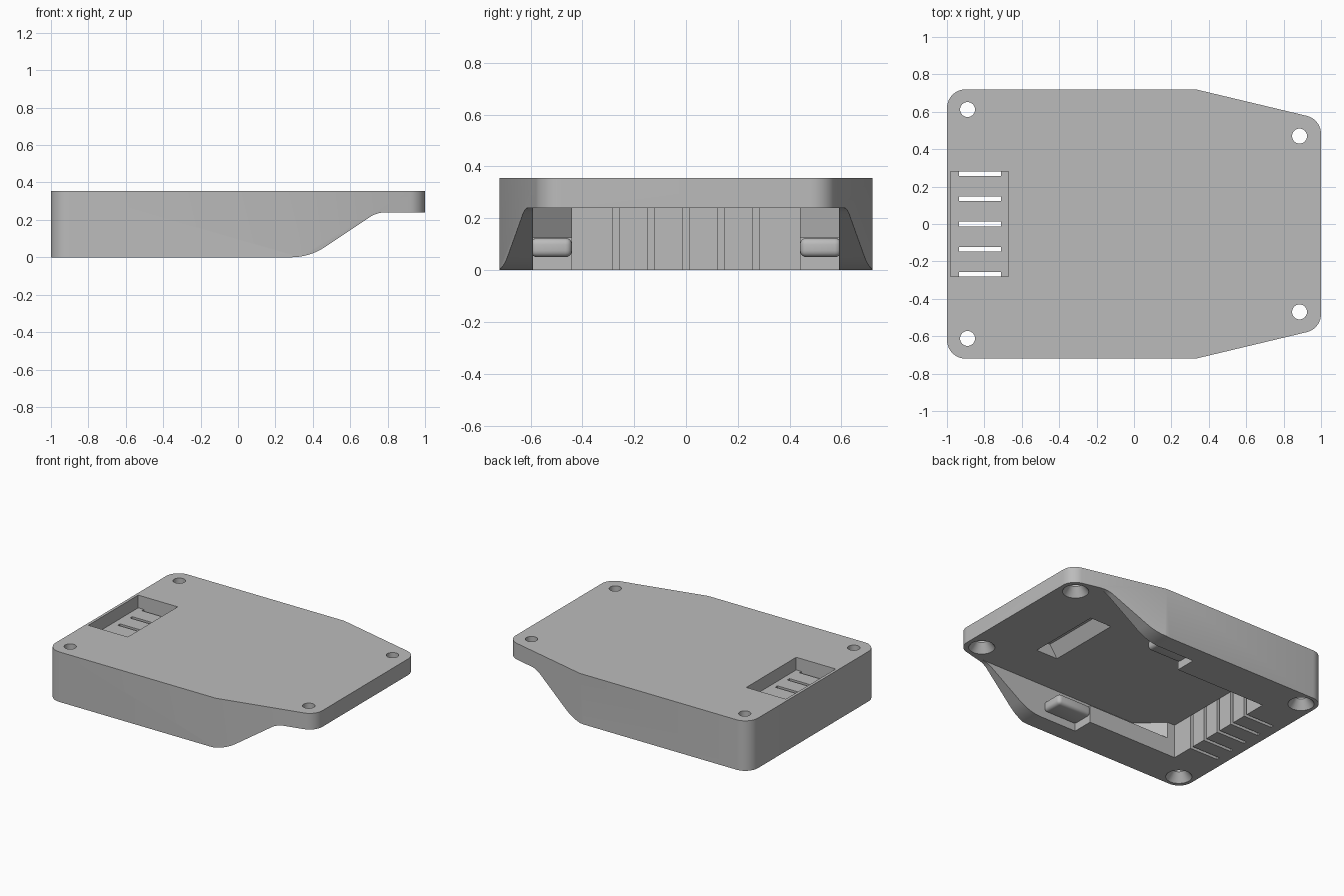
import bpy, bmesh, math
from mathutils import Vector, Matrix

old = bpy.data.objects.get("Cube")
if old:
    bpy.data.objects.remove(old, do_unlink=True)

mat = bpy.data.materials.new("plain grey")
mat.use_nodes = True
GREY = (0.5, 0.5, 0.5, 1)
mat.diffuse_color = GREY
mat.node_tree.nodes["Principled BSDF"].inputs["Base Color"].default_value = GREY


def make(name, bm):
    bmesh.ops.recalc_face_normals(bm, faces=bm.faces)
    mesh = bpy.data.meshes.new(name)
    bm.to_mesh(mesh)
    bm.free()
    mesh.materials.append(mat)
    obj = bpy.data.objects.new(name, mesh)
    bpy.context.collection.objects.link(obj)
    return obj


def rounded(corners, steps=10):
    """Polygon from (x, y, radius) corners."""
    out = []
    for i, (x, y, r) in enumerate(corners):
        p = Vector((x, y))
        if not r:
            out.append(p)
            continue
        a = (Vector(corners[i - 1][:2]) - p).normalized()
        b = (Vector(corners[(i + 1) % len(corners)][:2]) - p).normalized()
        half = a.angle(b) / 2
        centre = p + (a + b).normalized() * r / math.sin(half)
        start = p + a * r / math.tan(half) - centre
        end = p + b * r / math.tan(half) - centre
        turn = math.atan2(start.cross(end), start.dot(end))
        out += [centre + Matrix.Rotation(turn * k / steps, 2) @ start
                for k in range(steps + 1)]
    return out


def prism(name, pts, lo, hi, axis="z"):
    """Extrude a 2D polygon along z, or an x-z profile along y."""
    bm = bmesh.new()
    place = (lambda p, h: (p[0], p[1], h)) if axis == "z" else (lambda p, h: (p[0], h, p[1]))
    rings = [[bm.verts.new(place(p, h)) for p in pts] for h in (lo, hi)]
    bm.faces.new(rings[0])
    bm.faces.new(rings[1])
    n = len(pts)
    for i in range(n):
        j = (i + 1) % n
        bm.faces.new((rings[0][i], rings[0][j], rings[1][j], rings[1][i]))
    return make(name, bm)


def box(name, x0, x1, y0, y1, z0, z1):
    return prism(name, [(x0, y0), (x1, y0), (x1, y1), (x0, y1)], z0, z1)


def cone(name, x, y, z0, z1, r0, r1):
    bm = bmesh.new()
    bmesh.ops.create_cone(bm, cap_ends=True, segments=40, radius1=r0, radius2=r1,
                          depth=z1 - z0,
                          matrix=Matrix.Translation((x, y, (z0 + z1) / 2)))
    return make(name, bm)


def apply_bool(obj, cutter, op="DIFFERENCE"):
    cutter.hide_render = True
    m = obj.modifiers.new("cut", "BOOLEAN")
    m.operation, m.object, m.solver = op, cutter, "EXACT"
    bpy.context.view_layer.objects.active = obj
    bpy.ops.object.modifier_apply(modifier=m.name)
    bpy.data.objects.remove(cutter, do_unlink=True)


TOP, CEIL = 0.355, 0.24

# Body: side profile with the raised nose, trimmed by the plan outline
body = prism("adapter_body", rounded([
    (-1.1, 0, 0), (0.3825, 0, 0.33), (0.7425, CEIL, 0.15),
    (1.1, CEIL, 0), (1.1, TOP, 0), (-1.1, TOP, 0)]), -0.8, 0.8, "y")
outline = prism("outline_cutter", rounded([
    (-1, -0.72, 0.1), (0.33, -0.72, 0), (1, -0.56, 0.1),
    (1, 0.56, 0.1), (0.33, 0.72, 0), (-1, 0.72, 0.1)]), -0.2, 0.6)
apply_bool(body, outline, "INTERSECT")

# Sliding channel: narrow rear, wide mouth, undercut side grooves
apply_bool(body, box("channel", -0.71, 1.2, -0.44, 0.44, -0.1, CEIL))
apply_bool(body, box("mouth", 0, 1.2, -0.59, 0.59, -0.1, CEIL))
apply_bool(body, prism("grooves", [
    (0.1, -0.59), (0.1, 0.59), (-0.49, 0.59), (-0.65, 0.44),
    (-0.65, -0.44), (-0.49, -0.59)], 0.125, CEIL))

# Latch notch in the channel ceiling
apply_bool(body, prism("latch_notch", [
    (0.407, 0.22), (0.59, 0.22), (0.59, 0.325), (0.48, 0.325)], -0.27, 0.27, "y"))

# Terminal pocket on top and contact slots
apply_bool(body, box("pocket", -0.98, -0.67, -0.28, 0.28, 0.265, 0.5))
for i in range(-2, 3):
    y = i * 0.135
    apply_bool(body, box("slot", -0.935, -0.70, y - 0.0125, y + 0.0125, -0.1, CEIL))
    apply_bool(body, box("slot_top", -0.935, -0.71, y - 0.0125, y + 0.0125, 0.2, 0.28))

# Countersunk screw holes
for side in (-1, 1):
    for x, y, z in ((-0.89, 0.612, 0), (0.885, 0.47, CEIL)):
        apply_bool(body, cone("hole", x, y * side, -0.1, 0.5, 0.04, 0.04))
        apply_bool(body, cone("countersink", x, y * side, z - 0.015, z + 0.06, 0.096, 0.04))

# Rounded rail tips at the channel mouth
parts = [body]
for side, label in ((-1, "right"), (1, "left")):
    ys = sorted((0.44 * side, 0.60 * side))
    rail = box(label + "_rail_tip", -0.01, 0.26, ys[0], ys[1], 0.05, 0.124)
    m = rail.modifiers.new("round", "BEVEL")
    m.width, m.segments = 0.025, 4
    bpy.context.view_layer.objects.active = rail
    bpy.ops.object.modifier_apply(modifier=m.name)
    parts.append(rail)

for obj in parts:
    bpy.ops.object.select_all(action="DESELECT")
    obj.select_set(True)
    bpy.context.view_layer.objects.active = obj
    bpy.ops.object.shade_smooth_by_angle(angle=math.radians(25))
